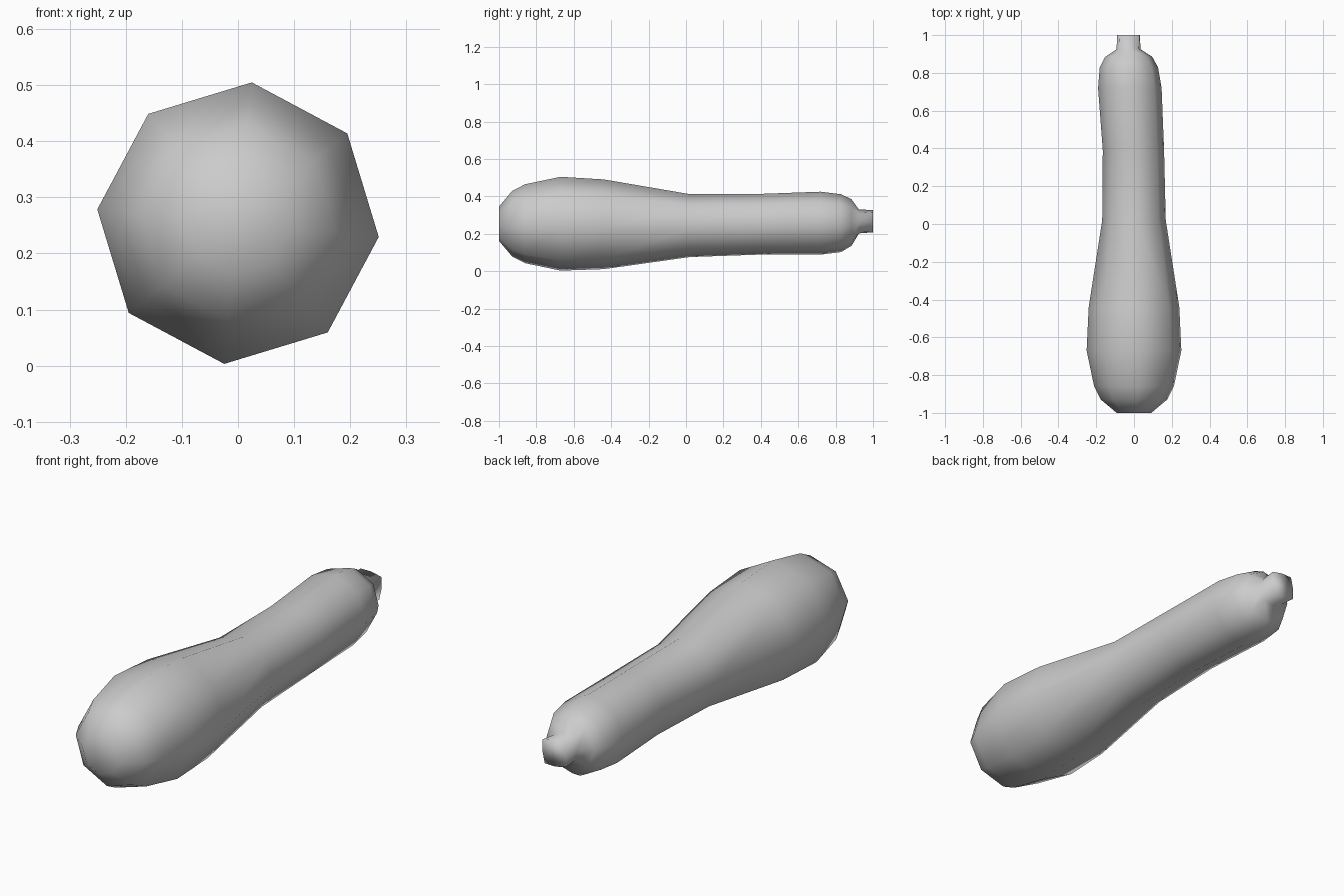
import bpy, bmesh
from math import sin, cos, radians

if "Cube" in bpy.data.objects:
    bpy.data.objects.remove(bpy.data.objects["Cube"])

SIDES = 8
PHASE = radians(39.4)

# Rings along the squash: y, centre x, centre z, radius, lobe depth
RINGS = [
    (-1.00, 0.00, 0.254, 0.092, 0),
    (-0.93, 0.00, 0.254, 0.176, 0),
    (-0.86, 0.00, 0.254, 0.212, 0),
    (-0.67, 0.00, 0.254, 0.252, 0),
    (-0.44, 0.00, 0.251, 0.241, 0),
    (0.02, 0.00, 0.244, 0.169, 0),
    (0.39, -0.003, 0.251, 0.163, 0),
    (0.72, -0.022, 0.257, 0.169, 0),
    (0.83, -0.027, 0.257, 0.155, 0),
    (0.885, -0.028, 0.260, 0.125, 0),
    # stem, with alternating lobes
    (0.925, -0.029, 0.266, 0.070, 0.006),
    (1.00, -0.029, 0.268, 0.076, 0.016),
]


def ring_verts(bm, y, cx, cz, radius, lobe):
    verts = []
    for i in range(SIDES):
        a = PHASE + radians(360 / SIDES) * i
        r = radius - lobe * (i % 2)
        verts.append(bm.verts.new((cx + r * cos(a), y, cz + r * sin(a))))
    return verts


# Body and stem as one continuous lofted skin
bm = bmesh.new()
loops = [ring_verts(bm, *ring) for ring in RINGS]
for a, b in zip(loops, loops[1:]):
    for i in range(SIDES):
        j = (i + 1) % SIDES
        bm.faces.new((a[i], a[j], b[j], b[i]))

# Blossom end and cut stem end
bm.faces.new(loops[0])
bm.faces.new(loops[-1])
bmesh.ops.recalc_face_normals(bm, faces=bm.faces[:])
for face in bm.faces:
    face.smooth = True

mesh = bpy.data.meshes.new("squash")
bm.to_mesh(mesh)
bm.free()
squash = bpy.data.objects.new("squash", mesh)
bpy.context.collection.objects.link(squash)
